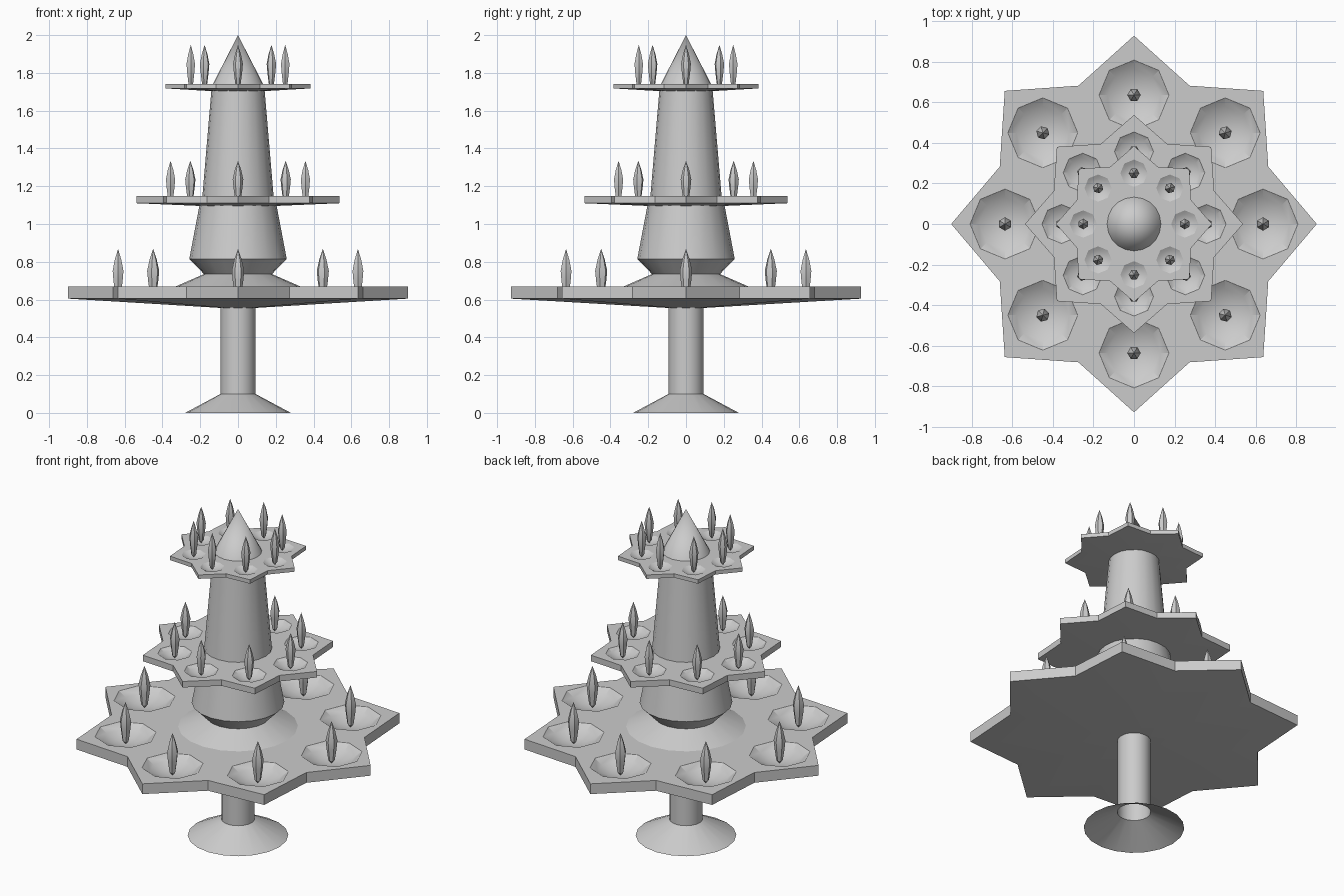
import bpy, bmesh
from math import sin, cos, pi

cube = bpy.data.objects.get("Cube")
if cube:
    bpy.data.objects.remove(cube, do_unlink=True)

grey = bpy.data.materials.new("plain grey")
grey.use_nodes = True
GREY = (0.6, 0.6, 0.6, 1)
grey.diffuse_color = GREY
grey.node_tree.nodes["Principled BSDF"].inputs["Base Color"].default_value = GREY


def add_object(name, bm):
    bmesh.ops.remove_doubles(bm, verts=bm.verts, dist=1e-5)
    mesh = bpy.data.meshes.new(name)
    bm.to_mesh(mesh)
    bm.free()
    mesh.materials.append(grey)
    obj = bpy.data.objects.new(name, mesh)
    bpy.context.collection.objects.link(obj)
    return obj


def lathe(bm, profile, sides, centre=(0, 0, 0), turn=0):
    """Revolve (radius, height) points, listed from bottom to top."""
    cx, cy, cz = centre
    rings = []
    for r, z in profile:
        if r == 0:
            rings.append([bm.verts.new((cx, cy, cz + z))] * sides)
        else:
            angles = [turn + 2 * pi * i / sides for i in range(sides)]
            rings.append([bm.verts.new((cx + r * cos(a), cy + r * sin(a), cz + z)) for a in angles])
    for low, high in zip(rings, rings[1:]):
        for i in range(sides):
            j = (i + 1) % sides
            bm.faces.new(dict.fromkeys((low[i], low[j], high[j], high[i])))


def smooth(obj, degrees):
    bpy.ops.object.select_all(action="DESELECT")
    obj.select_set(True)
    bpy.context.view_layer.objects.active = obj
    bpy.ops.object.shade_smooth_by_angle(angle=degrees * pi / 180)


def spots(radius):
    return [(radius * cos(i * pi / 4), radius * sin(i * pi / 4), i * pi / 4) for i in range(8)]


def star_tray(name, top, tip, rim, belly, dish_at, dish_r, depth, stretch=1):
    # Eight-pointed slab with a shallow pointed underside
    bm = bmesh.new()
    outline = []
    for i in range(16):
        r = tip if i % 2 == 0 else tip * 0.795
        outline.append((r * cos(i * pi / 8), stretch * r * sin(i * pi / 8)))
    upper = [bm.verts.new((x, y, top)) for x, y in outline]
    lower = [bm.verts.new((x, y, top - rim)) for x, y in outline]
    centre = bm.verts.new((0, 0, top - belly))
    bm.faces.new(upper)
    for i in range(16):
        j = (i + 1) % 16
        bm.faces.new((lower[i], lower[j], upper[j], upper[i]))
        bm.faces.new((lower[j], lower[i], centre))
    tray = add_object(name, bm)

    # Eight round hollows
    bm = bmesh.new()
    bowl = [(0, -depth), (0.4 * dish_r, -0.85 * depth), (0.75 * dish_r, -0.47 * depth),
            (dish_r, 0), (dish_r, depth), (0, depth)]
    for x, y, a in spots(dish_at):
        lathe(bm, bowl, 8, (x, y, top), a)
    cutter = add_object(name + "_cutter", bm)
    cutter.hide_render = True
    cut = tray.modifiers.new("hollows", "BOOLEAN")
    cut.operation = "DIFFERENCE"
    cut.solver = "EXACT"
    cut.object = cutter
    bpy.context.view_layer.objects.active = tray
    bpy.ops.object.modifier_apply(modifier=cut.name)
    bpy.data.objects.remove(cutter, do_unlink=True)
    smooth(tray, 25)


def flames(name, base, tip, radius, half_width):
    # Slim leaf-shaped flames, one in each hollow
    bm = bmesh.new()
    height = tip - base
    leaf = [(0, 0), (0.55, 0.08), (0.85, 0.35), (1, 0.55), (0.6, 0.78), (0, 1)]
    profile = [(r * half_width, z * height) for r, z in leaf]
    for x, y, a in spots(radius):
        lathe(bm, profile, 6, (x, y, base), a + pi / 2)
    smooth(add_object(name, bm), 30)


# Open foot, stem, tapered body and pointed cap
parts = {
    "foot_and_stem": [(0.28, 0), (0.093, 0.1), (0.093, 0.57)],
    "collar": [(0.34, 0.665), (0.18, 0.735)],
    "lower_body": [(0.18, 0.735), (0.258, 0.815), (0.2, 1.12)],
    "upper_body": [(0.19, 1.13), (0.14, 1.72)],
    "pointed_cap": [(0.136, 1.735), (0, 2)],
}
for name, profile in parts.items():
    bm = bmesh.new()
    lathe(bm, profile, 20)
    smooth(add_object(name, bm), 30)

# Three trays with their flames
star_tray("lower_tray", 0.668, 0.9, 0.063, 0.118, 0.635, 0.172, 0.06, 1.03)
star_tray("middle_tray", 1.147, 0.537, 0.037, 0.06, 0.357, 0.096, 0.034)
star_tray("upper_tray", 1.742, 0.384, 0.024, 0.047, 0.25, 0.067, 0.022)
flames("lower_flames", 0.61, 0.868, 0.635, 0.033)
flames("middle_flames", 1.115, 1.335, 0.357, 0.028)
flames("upper_flames", 1.725, 1.948, 0.25, 0.026)
